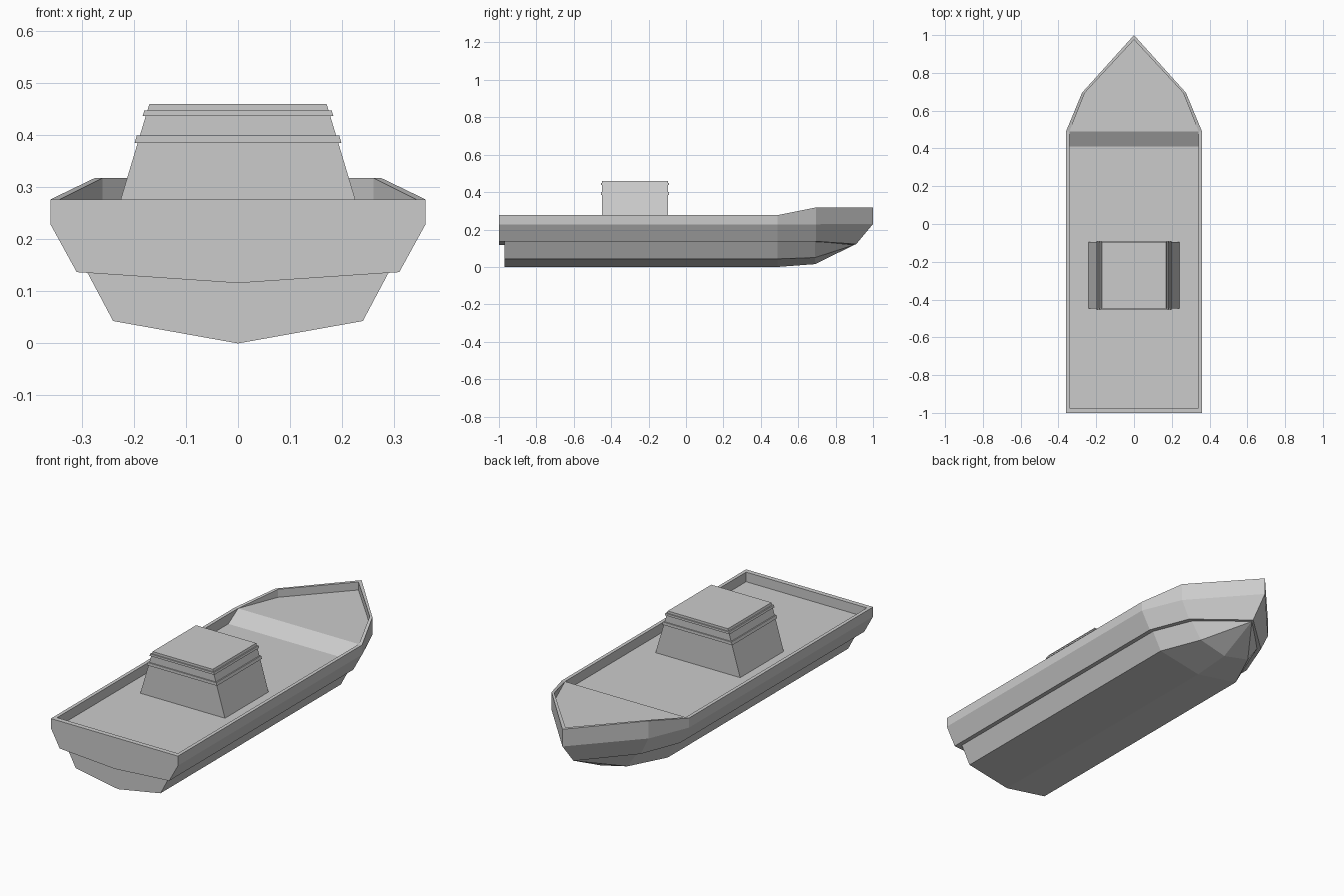
import bpy, bmesh

cube = bpy.data.objects.get("Cube")
if cube:
    bpy.data.objects.remove(cube)

GREY = (0.6, 0.6, 0.6, 1)
paint = bpy.data.materials.new("plain grey")
paint.use_nodes = True
paint.diffuse_color = GREY
paint.node_tree.nodes["Principled BSDF"].inputs["Base Color"].default_value = GREY


def finish(name, bm):
    bmesh.ops.remove_doubles(bm, verts=bm.verts, dist=1e-5)
    bmesh.ops.recalc_face_normals(bm, faces=bm.faces)
    mesh = bpy.data.meshes.new(name)
    bm.to_mesh(mesh)
    bm.free()
    mesh.materials.append(paint)
    obj = bpy.data.objects.new(name, mesh)
    bpy.context.collection.objects.link(obj)
    return obj


def loft(name, stations, caps):
    """Skin mirrored half sections; caps lists point indices joined across the stern."""
    bm = bmesh.new()
    sides = [[[bm.verts.new((s * x, y, z)) for x, y, z in st] for st in stations]
             for s in (1, -1)]
    for rows in sides:
        for a, b in zip(rows, rows[1:]):
            for i in range(len(a) - 1):
                bm.faces.new((a[i], a[i + 1], b[i + 1], b[i]))
    left, right = sides[0][0], sides[1][0]
    bmesh.ops.remove_doubles(bm, verts=[], dist=1e-5)
    for ids in caps:
        ring = [left[i] for i in ids] + [right[i] for i in reversed(ids) if left[i].co.x > 0]
        bm.faces.new(ring)
    return finish(name, bm)


def section(y, bottom, chine, rim, inner, rim_z, deck_z, inner_y=None):
    """Half section of the upper hull: keel, side, rim, inner wall, deck."""
    iy = y if inner_y is None else inner_y
    return [(0, y, 0.116), (bottom, y, 0.137), (chine, y, 0.228), (rim, y, rim_z),
            (inner, iy, rim_z), (inner, iy, deck_z), (0, iy, deck_z)]


# Upper hull with bulwark, sunken main deck, ramp and raised bow deck
bow = [(0, 0.9, 0.118), (0, 0.91, 0.122), (0, 1, 0.23), (0, 1, 0.318),
       (0, 0.975, 0.318), (0, 0.975, 0.277), (0, 0.975, 0.277)]
loft("upper_hull", [
    section(-1, 0.31, 0.36, 0.36, 0.342, 0.277, 0.228, -0.975),
    section(0.41, 0.31, 0.36, 0.36, 0.342, 0.277, 0.228),
    section(0.49, 0.31, 0.36, 0.36, 0.342, 0.277, 0.2765),
    section(0.695, 0.23, 0.275, 0.275, 0.26, 0.318, 0.277),
    bow], [(0, 1, 2, 3), (3, 4), (4, 5, 6)])


# Lower hull with a shallow V bottom
def keel_section(y, keel_z, chine, chine_z, top):
    return [(0, y, keel_z), (chine, y, chine_z), (top, y, 0.137), (0, y, 0.12)]


loft("lower_hull", [
    keel_section(-0.97, 0, 0.24, 0.043, 0.29),
    keel_section(0.49, 0, 0.24, 0.043, 0.29),
    keel_section(0.69, 0.015, 0.15, 0.05, 0.21),
    [(0, 0.9, 0.118)] * 4], [(0, 1, 2, 3)])


# Cabin with sloping sides, and two trim bands that follow the slope
def tapered_block(name, z0, z1, grow=0):
    bm = bmesh.new()
    bmesh.ops.create_cube(bm, size=1)
    for v in bm.verts:
        z = z1 if v.co.z > 0 else z0
        half = 0.24 - 0.3 * (z - 0.228) + grow
        v.co = (2 * v.co.x * half, -0.272 + 2 * v.co.y * (0.176 + grow), z)
    return finish(name, bm)


tapered_block("cabin", 0.226, 0.46)
tapered_block("lower_trim_band", 0.385, 0.4, 0.006)
tapered_block("upper_trim_band", 0.437, 0.448, 0.006)
